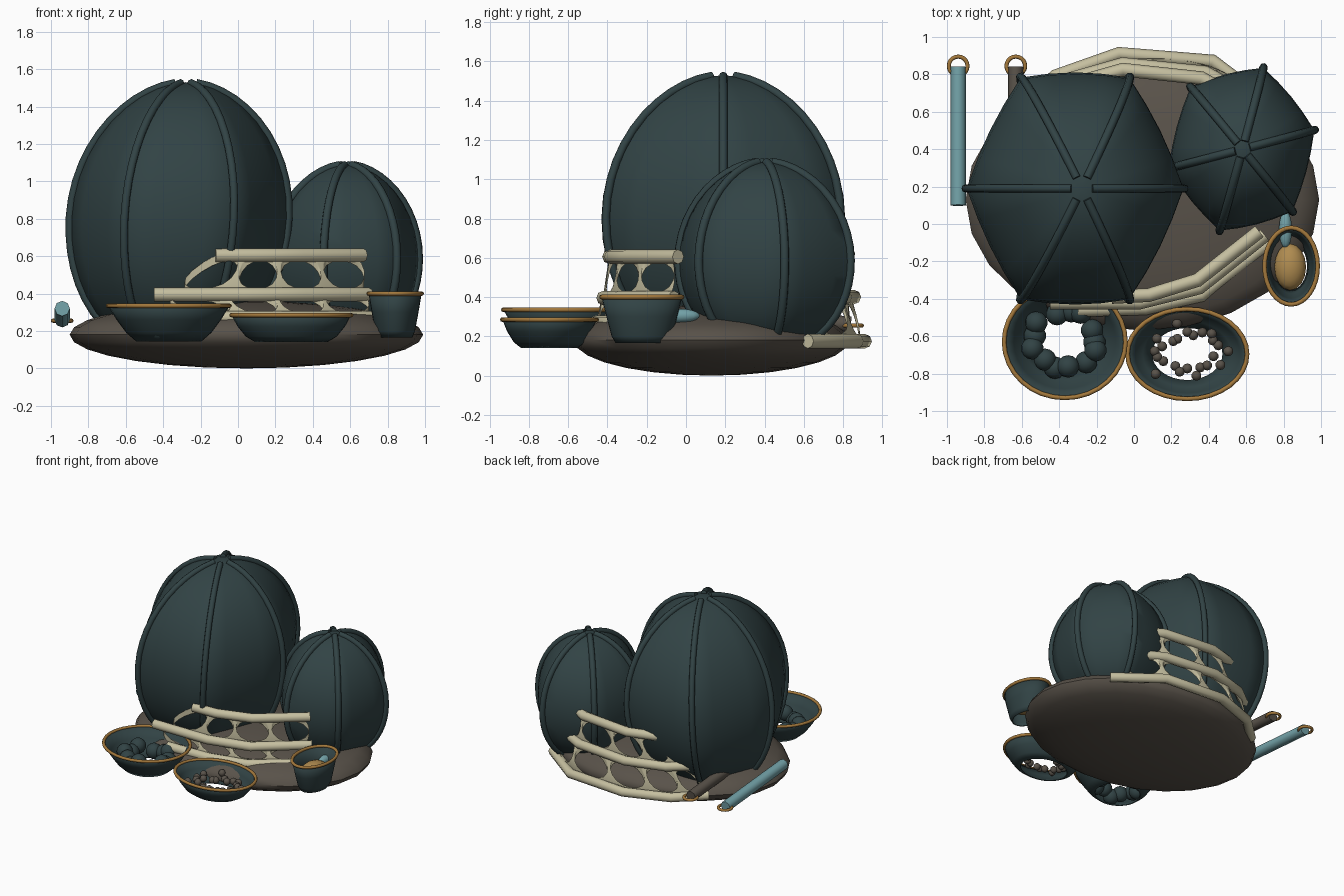
import bpy, bmesh, random
from math import sin, cos, pi, radians
from mathutils import Vector

cube = bpy.data.objects.get("Cube")
if cube:
    bpy.data.objects.remove(cube)
random.seed(4)


def material(name, rgb):
    m = bpy.data.materials.new(name)
    m.use_nodes = True
    m.diffuse_color = (*rgb, 1)
    m.node_tree.nodes["Principled BSDF"].inputs["Base Color"].default_value = (*rgb, 1)
    return m


TEAL = material("dark teal", (0.031, 0.056, 0.059))
BROWN = material("earth brown", (0.1, 0.085, 0.068))
CREAM = material("cream", (0.56, 0.52, 0.35))
GOLD = material("old gold", (0.37, 0.19, 0.045))
HONEY = material("honey", (0.43, 0.26, 0.08))
BLUE = material("pale blue", (0.17, 0.36, 0.39))


def finish(ob, mat, angle=50):
    ob.data.materials.append(mat)
    bpy.ops.object.select_all(action='DESELECT')
    ob.select_set(True)
    bpy.context.view_layer.objects.active = ob
    if ob.type == 'CURVE':
        bpy.ops.object.convert(target='MESH')
    bpy.ops.object.shade_smooth_by_angle(angle=radians(angle))
    return ob


def from_bmesh(name, bm, mat, angle=50):
    me = bpy.data.meshes.new(name)
    bm.to_mesh(me)
    bm.free()
    ob = bpy.data.objects.new(name, me)
    bpy.context.collection.objects.link(ob)
    return finish(ob, mat, angle)


def tube(name, pts, radius, mat, closed=False):
    cu = bpy.data.curves.new(name, 'CURVE')
    cu.dimensions = '3D'
    cu.bevel_depth = radius
    cu.bevel_resolution = 2
    cu.use_fill_caps = True
    sp = cu.splines.new('POLY')
    sp.points.add(len(pts) - 1)
    for p, co in zip(sp.points, pts):
        p.co = (*co, 1)
    sp.use_cyclic_u = closed
    ob = bpy.data.objects.new(name, cu)
    bpy.context.collection.objects.link(ob)
    return finish(ob, mat)


def ball(name, loc, scale, mat, seg=16, rings=10):
    bm = bmesh.new()
    bmesh.ops.create_uvsphere(bm, u_segments=seg, v_segments=rings, radius=1)
    bmesh.ops.scale(bm, vec=scale, verts=bm.verts)
    bmesh.ops.translate(bm, vec=loc, verts=bm.verts)
    return from_bmesh(name, bm, mat)


def lathe(name, rows, n, mat):
    """Skin a list of closed rings of points."""
    bm = bmesh.new()
    rings = [[bm.verts.new(p) for p in row] for row in rows]
    for a, b in zip(rings, rings[1:]):
        for i in range(n):
            j = (i + 1) % n
            bm.faces.new((a[i], a[j], b[j], b[i]))
    bmesh.ops.remove_doubles(bm, verts=bm.verts, dist=0.0005)
    bmesh.ops.recalc_face_normals(bm, faces=bm.faces)
    return from_bmesh(name, bm, mat)


# Ribbed egg shells with a soft six-sided section
def egg(name, centre, size, up, down, turn, lean):
    cx, cy, cz = centre

    def point(t, a, grow=0.0):
        hexa = cos(pi / 6) / cos(a % (pi / 3) - pi / 6)
        k = (0.7 * hexa + 0.3) * (abs(sin(t)) ** (1.1 if t < pi / 2 else 0.9) + grow)
        z = cos(t) * (up if t < pi / 2 else down)
        return (cx + size[0] * k * cos(a + turn) + lean * z, cy + size[1] * k * sin(a + turn), cz + z)

    n = 24
    lathe(name, [[point(pi * i / 20, 2 * pi * j / n) for j in range(n)] for i in range(21)], n, TEAL)
    for k in range(6):
        path = [point(pi * (0.035 + 0.92 * i / 22), k * pi / 3, 0.008) for i in range(23)]
        tube(name + "_rib", path, 0.022, TEAL)


egg("large_shell", (-0.315, 0.19, 0.8), (0.58, 0.685), 0.73, 0.71, 0, 0.05)
egg("small_shell", (0.575, 0.4, 0.58), (0.4, 0.455), 0.51, 0.46, radians(13), 0.01)

# Flattened ground mound
ball("mound", (0.045, 0.13, 0.18), (0.945, 0.7, 0.18), BROWN, 24, 14)


# Bowls open at the base, with a gold rim
def bowl(name, centre, size, profile):
    n = 32

    def ring(r, z):
        return [(centre[0] + size[0] * r * cos(2 * pi * i / n),
                 centre[1] + size[1] * r * sin(2 * pi * i / n), z) for i in range(n)]

    ob = lathe(name, [ring(r, z) for r, z in profile], n, TEAL)
    mod = ob.modifiers.new("wall", 'SOLIDIFY')
    mod.thickness = 0.008
    tube(name + "_rim", ring(*profile[0]), 0.012, GOLD, True)


bowl("left_bowl", (-0.37, -0.63), (0.325, 0.3), [(1, 0.335), (0.86, 0.26), (0.7, 0.19), (0.54, 0.145)])
bowl("middle_bowl", (0.285, -0.695), (0.32, 0.24), [(1, 0.285), (0.9, 0.225), (0.76, 0.17), (0.6, 0.14)])
bowl("cup", (0.84, -0.225), (0.142, 0.205), [(1, 0.4), (0.88, 0.3), (0.75, 0.2), (0.65, 0.165)])

# Bowl contents
for i in range(13):
    a = 2 * pi * i / 13 + random.uniform(-0.15, 0.15)
    r = random.uniform(0.155, 0.19)
    ball("large_fruit", (-0.37 + r * cos(a), -0.62 + 0.9 * r * sin(a), random.uniform(0.2, 0.25)),
         (0.06,) * 3, TEAL, 14, 8)
for i in range(24):
    a = 2 * pi * i / 24
    r = random.uniform(0.1, 0.24)
    ball("small_berry", (0.285 + r * cos(a), -0.68 + 0.72 * r * sin(a), 0.17 + 0.25 * r),
         (0.027,) * 3, BROWN, 10, 6)
ball("cup_filling", (0.835, -0.23, 0.29), (0.085, 0.125, 0.07), HONEY)
ball("cup_stopper", (0.81, -0.03, 0.305), (0.035, 0.1, 0.035), BLUE)

# Two hanging rods with loops
for name, x, mat in (("blue_rod", -0.94, BLUE), ("brown_rod", -0.632, BROWN)):
    tube(name, [(x, 0.1, 0.32), (x, 0.84, 0.26)], 0.041, mat)
    tube(name + "_loop", [(x + 0.05 * cos(i * pi / 10), 0.845 + 0.05 * sin(i * pi / 10), 0.255)
                          for i in range(20)], 0.011, GOLD, True)


# Pierced fence between stacked rails
def along(path, t):
    s = min(max(t, 0), 1) * (len(path) - 1)
    i = min(int(s), len(path) - 2)
    return Vector(path[i]).lerp(Vector(path[i + 1]), s - i)


def panel(name, low, high, count, slant, border):
    bm = bmesh.new()
    cols = [(bm.verts.new(along(low, i / count + slant)), bm.verts.new(along(high, i / count)))
            for i in range(count + 1)]
    for a, b in zip(cols, cols[1:]):
        bm.faces.new((a[0], b[0], b[1], a[1]))
    holes = list(bm.faces)
    bmesh.ops.inset_individual(bm, faces=holes, thickness=border)
    bmesh.ops.delete(bm, geom=holes, context='FACES')
    ob = from_bmesh(name, bm, CREAM, 180)
    wall = ob.modifiers.new("wall", 'SOLIDIFY')
    wall.thickness = 0.05
    wall.offset = 0
    ob.modifiers.new("soften", 'SUBSURF').levels = 2
    ob.modifiers["soften"].render_levels = 2


def rail(points, z):
    return [(x, y, z) for x, y in points]


front = [rail([(-0.3, -0.46), (0.06, -0.45), (0.36, -0.38), (0.72, -0.1)], 0.27),
         rail([(-0.45, -0.42), (0.03, -0.42), (0.35, -0.34), (0.7, -0.06)], 0.395),
         rail([(-0.12, -0.39), (0.08, -0.38), (0.34, -0.3), (0.67, -0.04)], 0.605)]
back = [rail([(0.75, 0.62), (0.42, 0.87), (-0.08, 0.91), (-0.42, 0.79), (-0.62, 0.6)], 0.175),
        rail([(0.58, 0.7), (0.38, 0.81), (-0.06, 0.855), (-0.36, 0.77), (-0.5, 0.66)], 0.4),
        rail([(0.5, 0.7), (0.36, 0.78), (-0.06, 0.825), (-0.25, 0.77), (-0.4, 0.7)], 0.62)]
for side, rails, count in (("front", front, 4), ("back", back, 5)):
    for path in rails:
        tube(side + "_rail", path, 0.037, CREAM)
    for low, high in zip(rails, rails[1:]):
        panel(side + "_panel", low, high, count, 0.04, 0.045)
